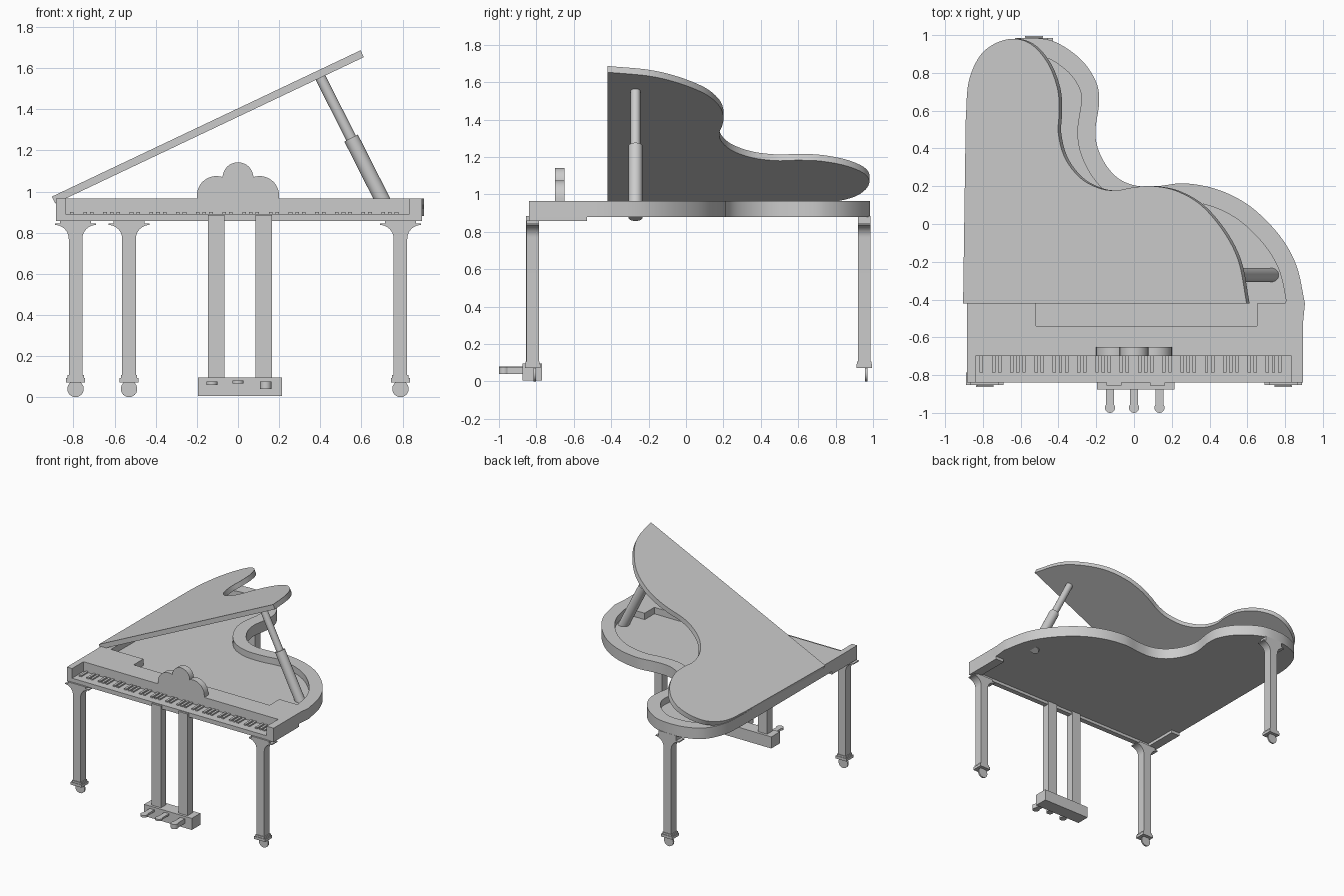
import bpy, bmesh, math
from mathutils import Vector

old = bpy.data.objects.get("Cube")
if old:
    bpy.data.objects.remove(old)

grey = bpy.data.materials.new("plain_grey")
grey.use_nodes = True
colour = (0.6, 0.6, 0.6, 1)
grey.diffuse_color = colour
grey.node_tree.nodes["Principled BSDF"].inputs["Base Color"].default_value = colour


def finish(name, bm, smooth=False):
    bmesh.ops.recalc_face_normals(bm, faces=bm.faces)
    mesh = bpy.data.meshes.new(name)
    bm.to_mesh(mesh)
    bm.free()
    mesh.materials.append(grey)
    ob = bpy.data.objects.new(name, mesh)
    bpy.context.collection.objects.link(ob)
    if smooth:
        bpy.ops.object.select_all(action='DESELECT')
        ob.select_set(True)
        bpy.context.view_layer.objects.active = ob
        bpy.ops.object.shade_smooth_by_angle(angle=math.radians(30))
    return ob


def add_box(bm, x0, x1, y0, y1, z0, z1):
    geo = bmesh.ops.create_cube(bm, size=1)
    for v in geo["verts"]:
        v.co = Vector(((x0, x1)[v.co.x > 0], (y0, y1)[v.co.y > 0], (z0, z1)[v.co.z > 0]))


def box(name, *bounds):
    bm = bmesh.new()
    add_box(bm, *bounds)
    return finish(name, bm)


def prism(name, points, shift, smooth=False):
    """Extrude a closed planar outline by a vector."""
    bm = bmesh.new()
    face = bm.faces.new([bm.verts.new(p) for p in points])
    ext = bmesh.ops.extrude_face_region(bm, geom=[face])
    moved = [g for g in ext["geom"] if isinstance(g, bmesh.types.BMVert)]
    bmesh.ops.translate(bm, verts=moved, vec=Vector(shift))
    return finish(name, bm, smooth)


def rod(name, a, b, r, sides=32):
    a, b = Vector(a), Vector(b)
    bm = bmesh.new()
    bmesh.ops.create_cone(bm, cap_ends=True, segments=sides, radius1=r, radius2=r, depth=(b - a).length)
    turn = (b - a).to_track_quat('Z', 'Y').to_matrix().to_4x4()
    bmesh.ops.transform(bm, matrix=turn, verts=bm.verts)
    bmesh.ops.translate(bm, verts=bm.verts, vec=(a + b) / 2)
    return finish(name, bm, True)


def arc(cx, cy, r, a0, a1, n=16):
    angles = [math.radians(a0 + (a1 - a0) * i / n) for i in range(n + 1)]
    return [(cx + r * math.cos(a), cy + r * math.sin(a)) for a in angles]


def spline(pts, steps=6):
    """Smooth curve through the given points."""
    p = [Vector(q) for q in pts]
    p = [2 * p[0] - p[1]] + p + [2 * p[-1] - p[-2]]
    out = []
    for i in range(1, len(p) - 2):
        a, b, c, d = p[i - 1:i + 3]
        for k in range(steps):
            t = k / steps
            out.append((2 * b + (c - a) * t + (2 * a - 5 * b + 4 * c - d) * t * t
                        + (3 * b - a - 3 * c + d) * t ** 3) / 2)
    return out + [p[-2]]


def inset(curve, d):
    out = []
    for i, p in enumerate(curve):
        t = (curve[min(i + 1, len(curve) - 1)] - curve[max(i - 1, 0)]).normalized()
        out.append(p + Vector((t.y, -t.x)) * d)
    return out


def flat(points, z):
    return [(p[0], p[1], z) for p in points]


def carve(target, cutter):
    mod = target.modifiers.new("cut", 'BOOLEAN')
    mod.operation, mod.solver, mod.object = 'DIFFERENCE', 'EXACT', cutter
    bpy.context.view_layer.objects.active = target
    bpy.ops.object.modifier_apply(modifier=mod.name)
    bpy.data.objects.remove(cutter)


# Case with sunken soundboard and key recess
side = spline([(-.885, .55), (-.87, .75), (-.8, .9), (-.69, .965), (-.56, .985), (-.42, .965),
               (-.28, .87), (-.2, .75), (-.185, .64), (-.205, .48), (-.175, .36), (-.1, .255),
               (0, .205), (.12, .2), (.27, .215), (.45, .18), (.62, .09), (.77, -.06),
               (.86, -.22), (.905, -.42)])
case = prism("case", flat([(-.885, -.84)] + side + [(.895, -.52), (.895, -.84)], .88), (0, 0, .085), True)
inner = [p for p in inset(side, .095) if p.y > -.41]
well = inner + [(.8, -.42), (.65, -.42), (.65, -.54), (-.52, -.54), (-.52, -.42), (-.8, -.42)]
carve(case, prism("well_cutter", flat(well, .915), (0, 0, .2)))
carve(case, box("key_cutter", -.84, .835, -1, -.7, .89, 1.1))

# Cheek blocks and key rail under the front
box("right_cheek_block", -.885, -.81, -.84, -.53, .857, .885)
box("left_cheek_block", .82, .895, -.84, -.53, .857, .885)
box("key_rail", -.81, .82, -.84, -.8, .857, .885)

# Raised keys in the repeating two-and-three pattern
bm = bmesh.new()
pitch = 1.675 / 52
for i in range(51):
    if i % 7 not in (1, 4):
        x = -.84 + pitch * (i + 1)
        add_box(bm, x - .009, x + .009, -.785, -.7, .888, .9)
finish("raised_keys", bm)

# Open lid, hinged along the straight side
tilt = math.atan(.474)
edge = spline([(-.875, .55), (-.86, .75), (-.8, .89), (-.71, .96), (-.61, .98), (-.52, .945), (-.44, .85),
               (-.39, .72), (-.38, .6), (-.385, .48), (-.35, .35), (-.27, .245), (-.17, .19), (-.08, .178),
               (.02, .195), (.12, .2), (.24, .175), (.37, .1), (.49, -.04), (.57, -.2), (.612, -.42)])
outline = [(-.889, -.42)] + [tuple(p) for p in edge]
prism("lid", [(x, y, .965 + (x + .84) * .474) for x, y in outline],
      (-.037 * math.sin(tilt), 0, .037 * math.cos(tilt)), True)

# Lid prop
rod("prop_sleeve", (.745, -.27, .875), (.55, -.27, 1.26), .037)
rod("prop_rod", (.56, -.27, 1.24), (.398, -.27, 1.56), .026)

# Scalloped music stand
half = arc(.105, .98, .095, 0, 108)
stand = [(.2, .96)] + half + arc(0, 1.067, .075, 0, 180, 24) + [(-x, z) for x, z in reversed(half)] + [(-.2, .96)]
prism("music_stand", [(x, -.7, z) for x, z in stand], (0, .05, 0), True)


# Legs with flared heads, square feet and disc casters
def leg(name, x, y, top):
    flare = arc(.1, .77, .067, 180, 90, 10)
    prof = [(.033, .1)] + flare + [(.1, .845), (.075, .845), (.075, top)]
    prof += [(-px, pz) for px, pz in reversed(prof)]
    prism(name, [(x + px, y - .033, pz) for px, pz in prof], (0, .066, 0), True)
    box(name + "_foot", x - .047, x + .047, y - .042, y + .042, .072, .093)
    box(name + "_collar", x - .04, x + .04, y - .038, y + .038, .09, .107)
    rod(name + "_caster", (x, y + .005, .04), (x, y + .017, .04), .04, 24)


leg("front_right_leg", -.79, -.82, .86)
leg("front_left_leg", .79, -.82, .86)
leg("back_leg", -.53, .953, .885)

# Pedal lyre
box("pedal_box", -.195, .215, -.875, -.77, .005, .095)
for name, x in (("right", -.105), ("left", .125)):
    box(name + "_pedal_post", x - .04, x + .04, -.855, -.79, .09, .885)
for name, x, z0, z1 in (("right", -.127, .06, .076), ("middle", 0, .066, .08), ("left", .135, .04, .076)):
    toe = [(x - .02, -.87)] + arc(x, -.973, .027, 138, 402, 20) + [(x + .02, -.87)]
    prism(name + "_pedal", flat(toe, z0), (0, 0, z1 - z0), True)
